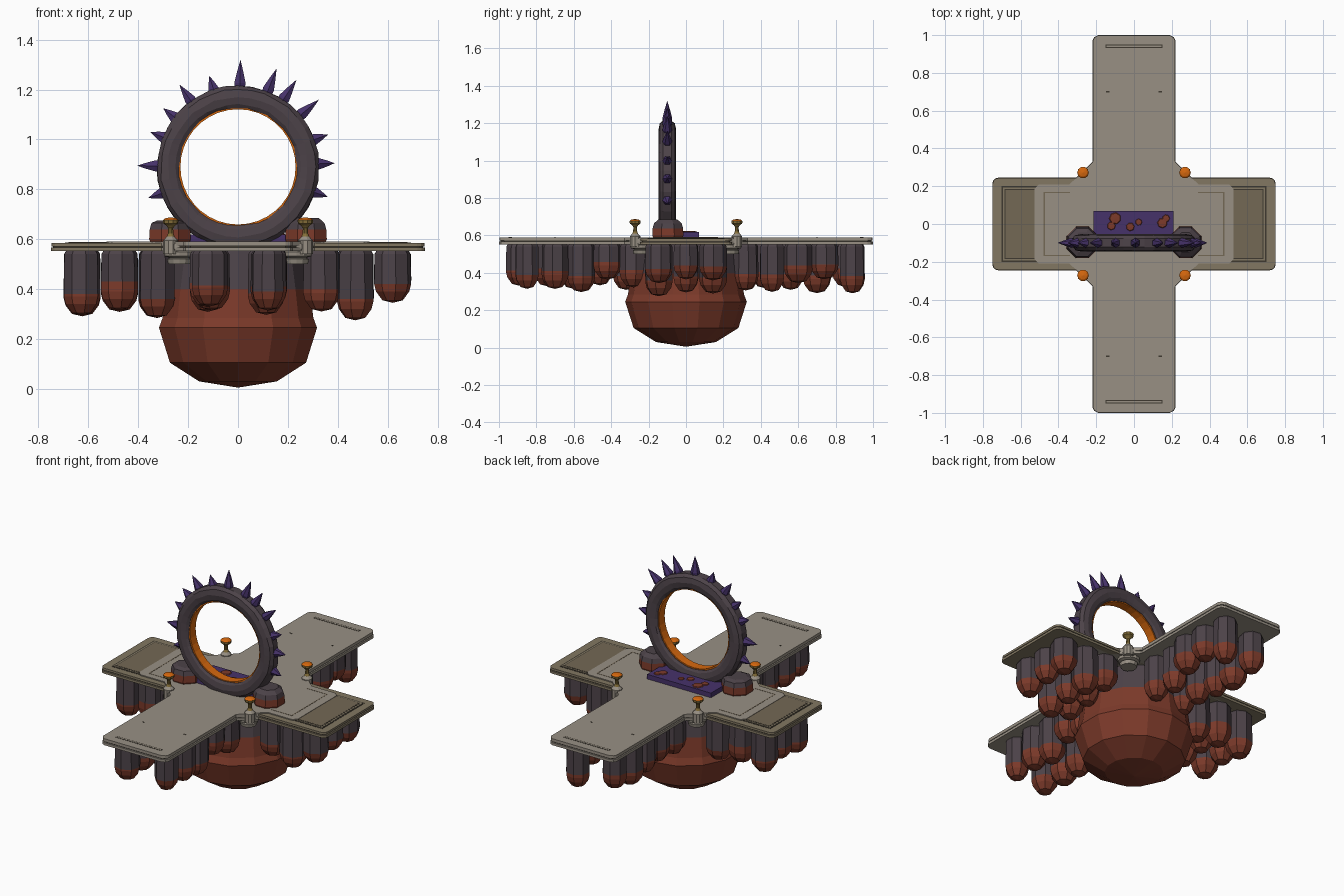
import bpy, bmesh, math, random
from mathutils import Matrix, Vector

if "Cube" in bpy.data.objects:
    bpy.data.objects.remove(bpy.data.objects["Cube"])

random.seed(4)


def mat(name, r, g, b):
    m = bpy.data.materials.new(name)
    lin = lambda c: ((c / 255 + 0.055) / 1.055) ** 2.4
    m.diffuse_color = (lin(r), lin(g), lin(b), 1)
    m.use_nodes = True
    m.node_tree.nodes["Principled BSDF"].inputs["Base Color"].default_value = m.diffuse_color
    return m


STONE = mat("pale stone", 152, 144, 132)
TAN = mat("tan stone", 130, 119, 98)
PANEL = mat("dark tan", 116, 104, 85)
LINE = mat("groove", 62, 57, 48)
ROCK = mat("dark rock", 76, 66, 72)
EARTH = mat("red earth", 124, 58, 42)
PURPLE = mat("purple crystal", 70, 50, 106)
ORANGE = mat("orange glow", 214, 104, 14)
GOLD = mat("old gold", 134, 112, 58)


def finish(bm, name, mats, rule=None):
    """Turn a bmesh into an object; rule gives a material index per face."""
    bmesh.ops.recalc_face_normals(bm, faces=bm.faces)
    if rule:
        for f in bm.faces:
            f.material_index = rule(f.calc_center_median())
    me = bpy.data.meshes.new(name)
    bm.to_mesh(me)
    bm.free()
    for m in mats:
        me.materials.append(m)
    ob = bpy.data.objects.new(name, me)
    bpy.context.collection.objects.link(ob)
    return ob


def prism(name, pts, z0, z1, m):
    bm = bmesh.new()
    f = bm.faces.new([bm.verts.new((x, y, z0)) for x, y in pts])
    g = bmesh.ops.extrude_face_region(bm, geom=[f])
    vs = [v for v in g["geom"] if isinstance(v, bmesh.types.BMVert)]
    bmesh.ops.translate(bm, verts=vs, vec=(0, 0, z1 - z0))
    return finish(bm, name, [m])


def add_lathe(bm, profile, n, loc=(0, 0, 0), turn=0.0, closed=False, jitter=0):
    """Spin (radius, z) points about a vertical axis."""
    rings = []
    for r, z in profile:
        ring = []
        for i in range(1 if r == 0 else n):
            a = turn + i * math.tau / n
            k = r + (random.uniform(-jitter, jitter) if jitter else 0)
            ring.append(bm.verts.new(Vector(loc) + Vector((k * math.cos(a), k * math.sin(a), z))))
        rings.append(ring)
    pairs = list(zip(rings, rings[1:])) + ([(rings[-1], rings[0])] if closed else [])
    for a, b in pairs:
        for i in range(n):
            j = (i + 1) % n
            q = [a[i % len(a)], a[j % len(a)], b[j % len(b)], b[i % len(b)]]
            bm.faces.new(list(dict.fromkeys(q)))


def round_rect(x0, x1, y0, y1, r):
    pts = []
    for cx, cy, s in ((x1 - r, y1 - r, 0), (x0 + r, y1 - r, 1), (x0 + r, y0 + r, 2), (x1 - r, y0 + r, 3)):
        for k in range(4):
            a = (s + k / 3) * math.pi / 2
            pts.append((cx + r * math.cos(a), cy + r * math.sin(a)))
    return pts


def cross(d):
    """Cross outline with cut inner corners, inset by d."""
    q = [(0.53 - d, 0.185), (0.505, 0.21 - d), (0.345, 0.21 - d), (0.28 - d, 0.27 - d),
         (0.22 - d, 0.33), (0.22 - d, 0.97), (0.21 - d, 0.99 - d), (0.19, 1 - d)]
    q2 = [(-x, y) for x, y in reversed(q)]
    return q + q2 + [(-x, -y) for x, y in q + q2]


def plate(name, x0, x1, y0, y1, z0, z1, m):
    return prism(name, [(x0, y0), (x1, y0), (x1, y1), (x0, y1)], z0, z1, m)


# Deck: layered cross with a groove around the rim, over tan side arms
for name, d, z0, z1, m in (("deck_lower", 0, 0.552, 0.567, STONE),
                           ("deck_groove", 0.009, 0.567, 0.572, LINE),
                           ("deck_top", 0.002, 0.572, 0.590, STONE)):
    prism(name, cross(d), z0, z1, m)
for name, d, z0, z1, m in (("arm_lower", 0, 0.552, 0.566, TAN),
                           ("arm_groove", 0.009, 0.566, 0.571, LINE),
                           ("arm_top", 0.002, 0.571, 0.584, TAN)):
    prism(name, round_rect(-0.75 + d, 0.75 - d, -0.245 + d, 0.245 - d, 0.03), z0, z1, m)

# Deck details: end panels, grooves and small slots
for s in (-1, 1):
    def sided(name, x0, x1, *rest):
        plate(name, *sorted((s * x0, s * x1)), *rest)
    sided("panel_border", 0.5, 0.702, -0.202, 0.202, 0.583, 0.5855, LINE)
    sided("panel_rim", 0.5, 0.694, -0.194, 0.194, 0.583, 0.5865, TAN)
    sided("panel_inner_border", 0.5, 0.685, -0.186, 0.186, 0.583, 0.5872, LINE)
    sided("end_panel", 0.5, 0.68, -0.181, 0.181, 0.583, 0.588, PANEL)
    sided("side_line", 0.472, 0.478, -0.17, 0.17, 0.588, 0.591, PANEL)
    for t in (-1, 1):
        sided("corner_line", 0.34, 0.478, *sorted((t * 0.165, t * 0.17)), 0.588, 0.591, PANEL)
        sided("slot", 0.13, 0.148, t * 0.7 - 0.003, t * 0.7 + 0.003, 0.588, 0.591, LINE)
    plate("end_line", -0.15, 0.15, s * 0.94 - 0.009, s * 0.94 + 0.009, 0.588, 0.591, LINE)
    plate("end_line_fill", -0.145, 0.145, s * 0.94 - 0.004, s * 0.94 + 0.004, 0.588, 0.5915, STONE)

# Corner brackets and lamp posts
for sx in (-1, 1):
    for sy in (-1, 1):
        bm = bmesh.new()
        add_lathe(bm, [(0, 0.5), (0.045, 0.5), (0.05, 0.52), (0.038, 0.525), (0.06, 0.532),
                       (0.062, 0.548), (0.05, 0.553), (0.068, 0.56), (0.068, 0.58), (0, 0.588)],
                  12, (sx * 0.235, sy * 0.235, 0))
        finish(bm, "corner_bracket", [STONE])
        bm = bmesh.new()
        add_lathe(bm, [(0, 0.54), (0.03, 0.54), (0.03, 0.595), (0.016, 0.61), (0.011, 0.622), (0.01, 0.645),
                       (0.018, 0.655), (0.03, 0.664), (0.031, 0.677), (0.022, 0.684), (0, 0.688)],
                  10, (sx * 0.27, sy * 0.272, 0))
        finish(bm, "lamp_post", [STONE, GOLD, ORANGE],
               lambda c: 0 if c.z < 0.61 else 1 if c.z < 0.675 else 2)

# Rounded earth base
bm = bmesh.new()
add_lathe(bm, [(0, 0.005), (0.16, 0.03), (0.28, 0.105), (0.325, 0.245), (0.31, 0.285),
               (0.295, 0.4), (0.27, 0.555), (0, 0.555)], 14, turn=math.pi / 14)
finish(bm, "earth_base", [EARTH, ROCK], lambda c: 1 if c.z > 0.42 else 0)


# Hanging rock columns with earthen tips
def column(x, y, r, tip, split):
    bm = bmesh.new()
    add_lathe(bm, [(0, tip), (r * 0.55, tip + 0.01), (r * 0.9, tip + 0.045), (r, tip + 0.075),
                   (r, max(split, tip + 0.08)), (r * 0.97, 0.54), (r * 0.85, 0.555), (0, 0.555)], 8,
              (x, y, 0), random.uniform(0, 0.7))
    finish(bm, "rock_column", [EARTH, ROCK], lambda c: 1 if c.z > split else 0)


for s in (-1, 1):
    for i, d in enumerate((0.30, 0.44, 0.58, 0.72, 0.87)):
        for t in (-1, 1):
            tip = random.uniform(0.29, 0.37)
            column(t * 0.11 + random.uniform(-0.015, 0.015), s * d + t * 0.02,
                   random.uniform(0.066, 0.078), tip, tip + random.uniform(0.07, 0.1))
for x, tip, split in ((-0.625, 0.295, 0.38), (-0.475, 0.315, 0.43), (-0.325, 0.285, 0.36),
                      (0.335, 0.31, 0.40), (0.47, 0.275, 0.36), (0.62, 0.345, 0.41)):
    for t in (-1, 1):
        e = 0 if t < 0 else random.uniform(-0.01, 0.05)
        column(x, t * 0.145, 0.075, tip + e, split + e)
    column(x, 0.0, 0.07, tip + 0.02, split + 0.02)

# Portal ring with glowing liner
CZ, CY = 0.89, -0.1
place = Matrix.Translation((0, CY, CZ)) @ Matrix.Rotation(math.pi / 2, 4, "X")
for name, prof, m, jit in (
        ("portal_ring", [(0.237, -0.03), (0.25, -0.04), (0.28, -0.046), (0.31, -0.04), (0.325, -0.022),
                         (0.325, 0.022), (0.31, 0.04), (0.28, 0.046), (0.25, 0.04), (0.237, 0.03)], ROCK, 0.003),
        ("ring_liner", [(0.231, -0.027), (0.243, -0.027), (0.243, 0.027), (0.231, 0.027)], ORANGE, 0)):
    bm = bmesh.new()
    add_lathe(bm, prof, 36, closed=True, jitter=jit)
    bm.transform(place)
    finish(bm, name, [m])

# Crystal spikes around the ring
for x, z in ((0.01, 1.32), (0.155, 1.285), (0.235, 1.24), (0.325, 1.16), (0.362, 1.02), (0.388, 0.905),
             (0.36, 0.77), (-0.405, 0.895), (-0.36, 0.765), (-0.352, 1.03), (-0.3, 1.125),
             (-0.235, 1.22), (-0.115, 1.255)):
    v = Vector((x, 0, z - CZ))
    h = v.length - 0.305
    bm = bmesh.new()
    add_lathe(bm, [(0, 0), (0.022, 0), (0.026, h * 0.25), (0.015, h * 0.6), (0, h)], 6)
    bm.transform(Matrix.Translation(Vector((0, CY, CZ)) + v.normalized() * 0.305)
                 @ v.to_track_quat("Z", "Y").to_matrix().to_4x4())
    finish(bm, "ring_spike", [PURPLE])

# Rock feet holding the ring
for s, top in ((-1, 0.675), (1, 0.685)):
    bm = bmesh.new()
    add_lathe(bm, [(0, 0.58), (0.082, 0.58), (0.09, 0.6), (0.088, 0.638), (0.08, 0.665),
                   (0.055, top), (0, top)], 8, (s * 0.273, -0.097, 0), math.pi / 8)
    finish(bm, "ring_foot", [EARTH, ROCK], lambda c: 1 if c.z > 0.64 else 0)

# Crystal step with earth patches
plate("crystal_step", -0.215, 0.21, -0.12, 0.07, 0.585, 0.618, PURPLE)
for x, y, r in ((-0.1, 0.03, 0.035), (-0.02, -0.015, 0.025), (0.025, 0.01, 0.02),
                (0.15, 0.005, 0.03), (0.17, 0.03, 0.022), (-0.12, -0.01, 0.025)):
    bm = bmesh.new()
    add_lathe(bm, [(r, 0.615), (r * 0.8, 0.622), (0, 0.623)], 7, (x, y, 0), r * 40)
    finish(bm, "earth_patch", [EARTH])
